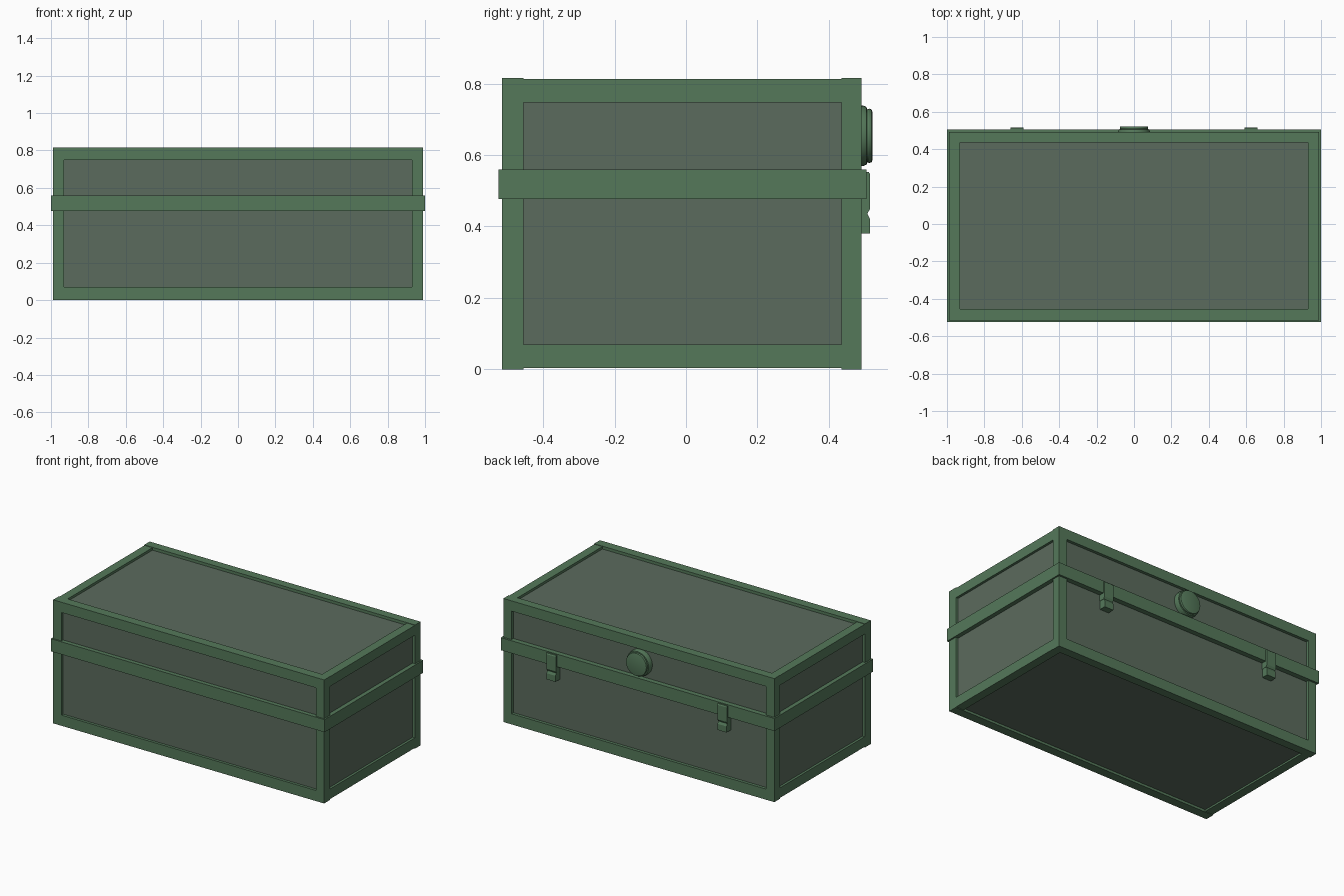
import bpy, bmesh, math
from mathutils import Matrix

if "Cube" in bpy.data.objects:
    bpy.data.objects.remove(bpy.data.objects["Cube"])


def material(name, rgb):
    m = bpy.data.materials.new(name)
    m.diffuse_color = (*rgb, 1)
    m.use_nodes = True
    m.node_tree.nodes["Principled BSDF"].inputs["Base Color"].default_value = m.diffuse_color
    return m


GREEN = material("frame green", (0.090, 0.190, 0.102))
GREY = material("panel grey green", (0.105, 0.146, 0.110))


def finish(bm, name, mat):
    bmesh.ops.recalc_face_normals(bm, faces=bm.faces)
    me = bpy.data.meshes.new(name)
    bm.to_mesh(me)
    bm.free()
    me.materials.append(mat)
    ob = bpy.data.objects.new(name, me)
    bpy.context.collection.objects.link(ob)
    return ob


def box(name, mat, x, y, z):
    bm = bmesh.new()
    lo, hi = zip(x, y, z)
    size = [b - a for a, b in zip(lo, hi)]
    mid = [(a + b) / 2 for a, b in zip(lo, hi)]
    bmesh.ops.create_cube(bm, size=1, matrix=Matrix.Translation(mid) @ Matrix.Diagonal((*size, 1)))
    return finish(bm, name, mat)


def ring(name, mat, outer, inner, span, place):
    """Rectangular frame; place(u, v, w) maps it into the model."""
    bm = bmesh.new()
    loops = []
    for (u0, u1, v0, v1), w in ((outer, span[0]), (outer, span[1]), (inner, span[1]), (inner, span[0])):
        loops.append([bm.verts.new(place(u, v, w)) for u, v in ((u0, v0), (u1, v0), (u1, v1), (u0, v1))])
    for k in range(4):
        a, b = loops[k], loops[(k + 1) % 4]
        for i in range(4):
            j = (i + 1) % 4
            bm.faces.new((a[i], a[j], b[j], b[i]))
    return finish(bm, name, mat)


def extrude_profile(name, mat, pts, x0, x1):
    """Extrude a (y, z) profile along x."""
    bm = bmesh.new()
    f = bm.faces.new([bm.verts.new((x0, y, z)) for y, z in pts])
    ext = bmesh.ops.extrude_face_region(bm, geom=[f])["geom"]
    bmesh.ops.translate(bm, vec=(x1 - x0, 0, 0), verts=[v for v in ext if isinstance(v, bmesh.types.BMVert)])
    return finish(bm, name, mat)


# recessed panels
box("panels", GREY, (-0.972, 0.972), (-0.497, 0.472), (0.016, 0.797))

# front and back frames
for name, span in (("front_frame", (-0.515, -0.455)), ("back_frame", (0.435, 0.492))):
    ring(name, GREEN, (-0.99, 0.99, 0, 0.816), (-0.93, 0.93, 0.07, 0.748), span,
         lambda u, v, w: (u, w, v))

# side rails at top and bottom
for side, s in (("left", -1), ("right", 1)):
    x = sorted((s * 0.93, s * 0.988))
    box(side + "_bottom_rail", GREEN, x, (-0.455, 0.435), (0.004, 0.07))
    box(side + "_top_rail", GREEN, x, (-0.455, 0.435), (0.748, 0.813))

# belt around the lid seam
ring("belt", GREEN, (-1, 1, -0.525, 0.505), (-0.95, 0.95, -0.47, 0.45), (0.477, 0.56),
     lambda u, v, w: (u, v, w))

# latches: strap over the belt and catch below it
for side, s in (("left", -1), ("right", 1)):
    cx = s * 0.625
    extrude_profile(side + "_latch_strap", GREEN,
                    [(0.47, 0.553), (0.512, 0.553), (0.516, 0.546), (0.516, 0.45), (0.508, 0.436), (0.47, 0.436)],
                    cx - 0.035, cx + 0.035)
    extrude_profile(side + "_latch_catch", GREEN,
                    [(0.46, 0.436), (0.508, 0.436), (0.516, 0.42), (0.516, 0.38), (0.46, 0.38)],
                    cx - 0.033, cx + 0.033)

# round lock boss on the back of the lid
SEG = 32
bm = bmesh.new()
prev = None
for r, y in ((0.085, 0.46), (0.085, 0.495), (0.081, 0.506), (0.074, 0.507), (0.076, 0.513), (0.074, 0.520), (0.068, 0.522)):
    cur = [bm.verts.new((r * math.cos(2 * math.pi * i / SEG), y, 0.654 + r * math.sin(2 * math.pi * i / SEG)))
           for i in range(SEG)]
    if prev:
        for i in range(SEG):
            j = (i + 1) % SEG
            bm.faces.new((prev[i], prev[j], cur[j], cur[i]))
    else:
        bm.faces.new(cur)
    prev = cur
bm.faces.new(prev)
boss = finish(bm, "lock_boss", GREEN)
bpy.context.view_layer.objects.active = boss
boss.select_set(True)
bpy.ops.object.shade_smooth_by_angle(angle=math.radians(30))
